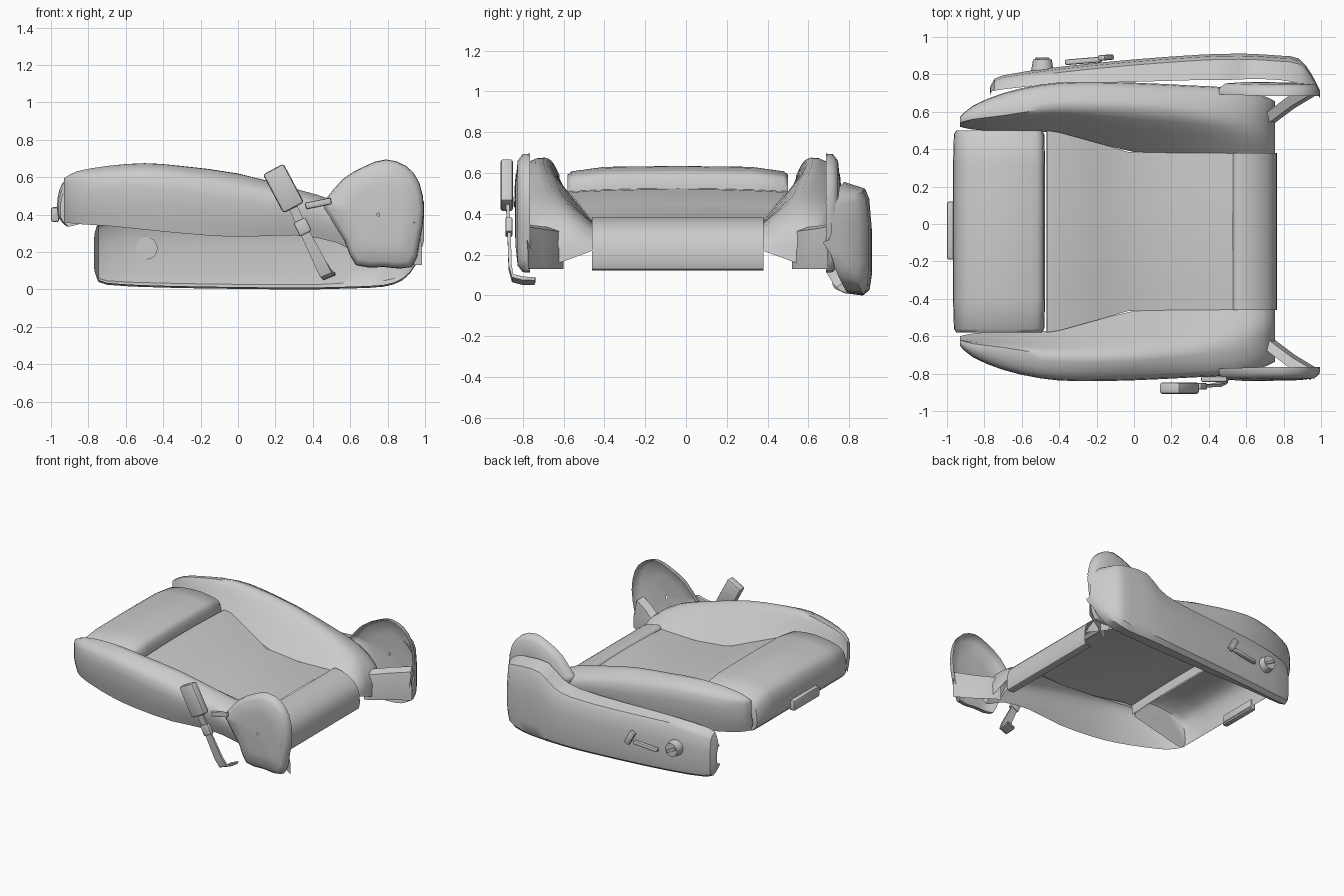
import bpy, bmesh, math
from mathutils import Vector, Matrix

if "Cube" in bpy.data.objects:
    bpy.data.objects.remove(bpy.data.objects["Cube"])

MID = -0.08  # seat is mirrored about y = MID / 2


def finish(name, bm, mirror=False, angle=40):
    if mirror:
        for v in bm.verts:
            v.co.y = MID - v.co.y
    bmesh.ops.remove_doubles(bm, verts=bm.verts, dist=0.0005)
    bmesh.ops.recalc_face_normals(bm, faces=bm.faces)
    me = bpy.data.meshes.new(name)
    bm.to_mesh(me)
    bm.free()
    ob = bpy.data.objects.new(name, me)
    bpy.context.collection.objects.link(ob)
    bpy.ops.object.select_all(action='DESELECT')
    ob.select_set(True)
    bpy.context.view_layer.objects.active = ob
    bpy.ops.object.shade_smooth_by_angle(angle=math.radians(angle))
    return ob


def smooth(pts, n=3):
    """Catmull-Rom through points of any dimension"""
    pts = [Vector(p) for p in pts]
    out = []
    for i in range(len(pts) - 1):
        p1, p2 = pts[i], pts[i + 1]
        p0 = pts[max(i - 1, 0)]
        p3 = pts[min(i + 2, len(pts) - 1)]
        for k in range(n):
            t = k / n
            out.append(0.5 * (2 * p1 + (p2 - p0) * t + (2 * p0 - 5 * p1 + 4 * p2 - p3) * t * t
                              + (3 * p1 - p0 - 3 * p2 + p3) * t ** 3))
    return out + [pts[-1]]


def loft(name, sections, caps=(False, False), mirror=False, angle=40):
    bm = bmesh.new()
    rows = [[bm.verts.new(p) for p in s] for s in sections]
    for a, b in zip(rows, rows[1:]):
        for i in range(len(a) - 1):
            bm.faces.new((a[i], a[i + 1], b[i + 1], b[i]))
    if caps[0]:
        bm.faces.new(rows[0])
    if caps[1]:
        bm.faces.new(rows[-1])
    return finish(name, bm, mirror, angle)


def box(name, loc, size, rot_y=0, bevel=0.01, rot_z=0):
    bm = bmesh.new()
    bmesh.ops.create_cube(bm, size=1)
    bmesh.ops.scale(bm, vec=size, verts=bm.verts)
    bmesh.ops.bevel(bm, geom=bm.edges[:], offset=bevel, segments=2, affect='EDGES', profile=0.5)
    m = Matrix.Translation(loc) @ Matrix.Rotation(rot_z, 4, 'Z') @ Matrix.Rotation(rot_y, 4, 'Y')
    bmesh.ops.transform(bm, matrix=m, verts=bm.verts)
    return finish(name, bm)


# thigh cushion: x-z profile swept across y, rounded off at both ends
prof = smooth([(-.92, .34), (-.965, .40), (-.955, .53), (-.89, .60), (-.70, .63), (-.55, .615), (-.485, .58),
               (-.475, .45)])
ends = [(-.58, .93, -.035), (-.56, .98, -.02), (-.4, 1, 0), (-.04, 1, .004), (.32, 1, 0), (.48, .98, -.02),
        (.5, .93, -.035)]
loft("thigh_cushion", [[(-.72 + (x + .72) * s, y, z + dz * (z - .3) / .3) for x, z in prof]
                       for y, s, dz in ends], caps=(True, True), angle=50)

# centre seat panel, narrowing toward the rear: x, half width, z
seat = [(-.468, .54, .44), (-.466, .54, .51), (-.40, .53, .505), (-.2, .475, .435), (-.03, .425, .375),
        (.25, .42, .35), (.53, .418, .36)]
across = (-1, -.7, -.3, 0, .3, .7, 1)
loft("seat_panel", [[(x, -.04 + w * t, z + .015 * (1 - t * t)) for t in across] for x, w, z in seat], angle=50)

# rear roll of the seat
roll = smooth([(.53, .365), (.56, .385), (.66, .36), (.735, .30), (.762, .22), (.755, .13), (.70, .13)])
loft("rear_roll", [[(x, -.04 + .42 * t, z) for t in across] for x, z in roll], angle=50)

# side bolsters: x, seam y z, crest y z, outer y z, bottom z
bol = smooth([(-.93, -.60, .40, -.62, .59, -.65, .55, .36), (-.86, -.585, .44, -.64, .63, -.71, .58, .35),
              (-.7, -.575, .48, -.66, .66, -.775, .60, .34), (-.5, -.575, .49, -.69, .675, -.82, .61, .32),
              (-.3, -.54, .45, -.70, .66, -.835, .59, .30), (0, -.465, .37, -.69, .62, -.83, .54, .28),
              (.3, -.46, .35, -.66, .54, -.815, .48, .29), (.53, -.455, .35, -.63, .47, -.80, .42, .25),
              (.69, -.455, .31, -.61, .37, -.76, .33, .16), (.755, -.455, .22, -.6, .24, -.73, .22, .13)], 2)
rows = []
for x, yi, zi, yc, zc, yo, zo, zb in bol:
    rows.append(smooth([(x, yi, zi), (x, (yi + yc) / 2 - .01, (zi + zc) / 2 + .02), (x, yc, zc),
                        (x, (yc + yo) / 2 - .01, (zc + zo) / 2 + .015), (x, yo, zo),
                        (x, yo, (zo + zb) / 2), (x, yo + .03, zb)], 2))
for side in (False, True):
    tag = "left" if side else "right"
    loft(tag + "_bolster", rows, caps=(True, True), mirror=side, angle=50)

    # fan-shaped hinge shield: rim rings shrinking toward the bulging outer face
    fan = smooth([(.46, .47), (.56, .59), (.68, .66), (.79, .695), (.90, .66), (.97, .57), (.995, .42), (.97, .25),
                  (.93, .12), (.78, .12), (.63, .13), (.57, .26), (.46, .43), (.46, .47)], 2)
    rings = []
    for s, y in ((1, -.765), (.99, -.80), (.88, -.825), (.55, -.835), (.03, -.838)):
        rings.append([(.75 + (x - .75) * s, y - .03 * max(0, .7 - x) * s, .40 + (z - .40) * s) for x, z in fan])
    loft(tag + "_hinge_shield", rings, mirror=side, angle=50)

    # flap joining the shield to the bolster at the rear
    flap = [(.70, -.60), (.74, -.61), (.86, -.70), (.985, -.775)]
    loft(tag + "_rear_flap", [[(x, y, .13), (x, y, .22), (x - .02, y - .01, .31 + .1 * (x - .7)),
                               (x - .04, y - .06, .33 + .1 * (x - .7))] for x, y in flap], mirror=side)

# large side trim on the left: x, outer y, bottom z, top z, inner y
trim = smooth([(-.77, .725, .12, .27, .71), (-.755, .76, .06, .34, .71), (-.70, .795, .025, .385, .72),
               (-.4, .84, .01, .41, .75), (0, .88, .003, .41, .76), (.35, .905, 0, .42, .77),
               (.5, .91, .003, .46, .77), (.62, .91, .006, .55, .775), (.78, .90, .015, .55, .77),
               (.88, .885, .05, .53, .75), (.95, .80, .13, .50, .72), (.995, .71, .26, .47, .69)], 2)
rows = []
for x, yo, zb, zt, yi in trim:
    h = zt - zb
    rows.append([(x, yo - (yo - yi) * .9, zb + .01), (x, yo - .04, zb), (x, yo - .01, zb + .06 * h),
                 (x, yo, zb + .2 * h), (x, yo, zb + .6 * h), (x, yo - .012, zb + .86 * h),
                 (x, yo - .03, zb + .94 * h), (x, yi, zt)])
loft("side_trim", rows, angle=35)

# adjuster knob with grip bar and lever on the trim
bm = bmesh.new()
bmesh.ops.create_cone(bm, cap_ends=True, segments=16, radius1=.06, radius2=.05, depth=.06,
                      matrix=Matrix.Translation((-.49, .85, .22)) @ Matrix.Rotation(-math.pi / 2, 4, 'X'))
finish("adjuster_knob", bm, angle=30)
box("knob_grip", (-.49, .882, .22), (.08, .015, .02), rot_y=.5, bevel=.004)
box("lever_bar", (-.27, .872, .19), (.2, .03, .03), rot_y=-.1, rot_z=.08)
box("lever_handle", (-.15, .89, .23), (.045, .03, .11), rot_y=-.5, rot_z=.08)

# front pull handle
box("front_handle", (-.978, -.035, .40), (.044, .31, .08), bevel=.012)

# belt buckle head and its bent strap
box("buckle_head", (.243, -.878, .54), (.125, .062, .235), rot_y=math.radians(152), bevel=.015)
path = [(.29, -.875, .45), (.34, -.868, .34), (.44, -.862, .14), (.47, -.85, .085), (.485, -.80, .072),
        (.49, -.74, .07)]
strap = []
for i, p in enumerate(path):
    w = .022 if i < 2 else .03
    d = Vector((w, 0, w * .4))
    n = Vector((0, .008, 0)) if i < 3 else Vector((0, .003, .008))
    c = Vector(p)
    strap.append([c - d - n, c + d - n, c + d + n, c - d + n, c - d - n])
loft("buckle_strap", strap)
box("buckle_collar", (.345, -.868, .335), (.07, .035, .08), rot_y=math.radians(154), bevel=.008)
box("buckle_bracket", (.43, -.83, .46), (.14, .03, .035), rot_y=-.2, bevel=.008)
